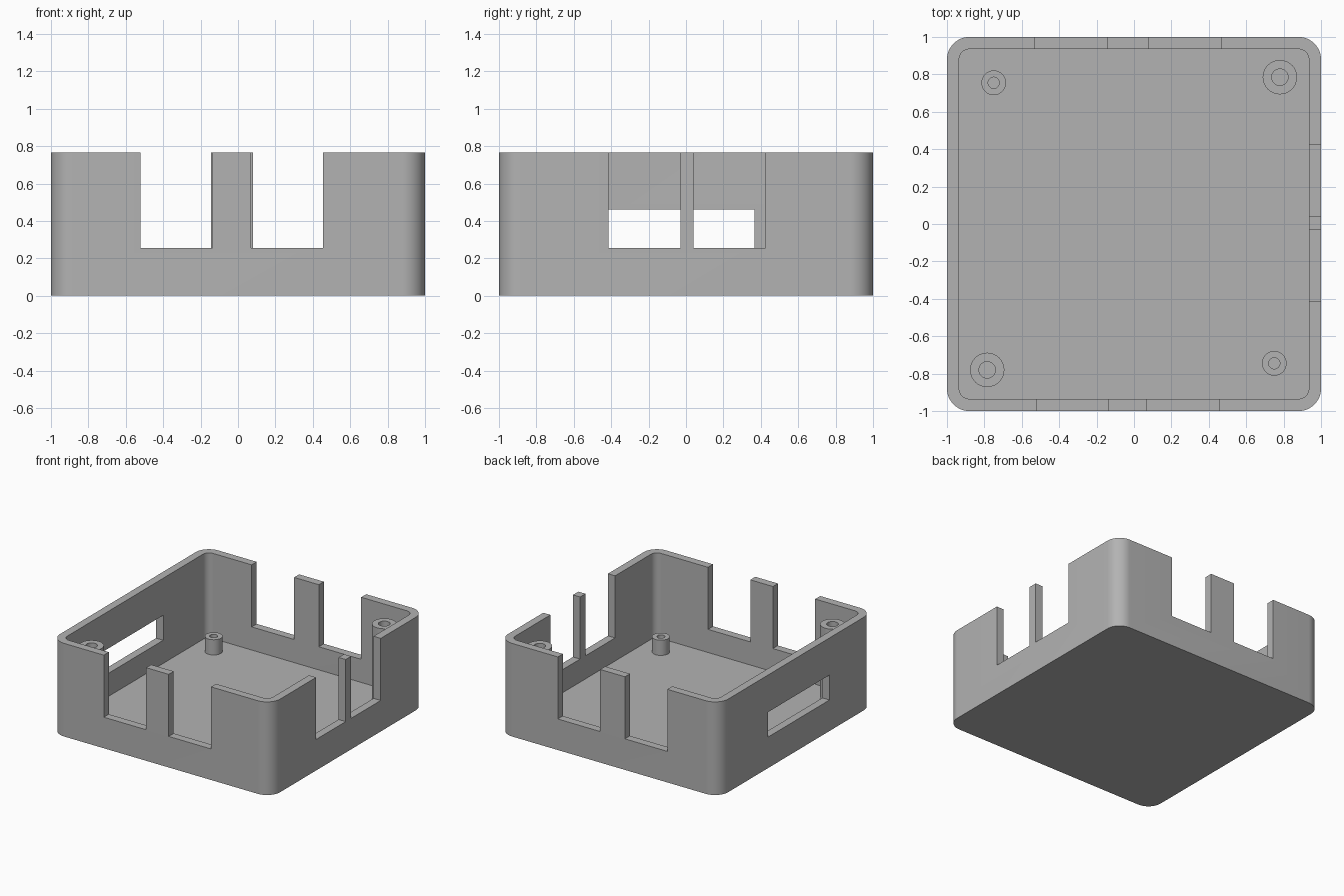
import bpy
import bmesh
from math import cos, sin, pi, radians

if "Cube" in bpy.data.objects:
    bpy.data.objects.remove(bpy.data.objects["Cube"], do_unlink=True)

HEIGHT, WALL, FLOOR = 0.765, 0.065, 0.065
SILL, CLEAR = 0.255, 0.9

grey = bpy.data.materials.new("plain grey")
grey.use_nodes = True
grey.diffuse_color = (0.45, 0.45, 0.45, 1)
grey.node_tree.nodes["Principled BSDF"].inputs["Base Color"].default_value = (0.45, 0.45, 0.45, 1)


def finish(name, bm):
    bmesh.ops.recalc_face_normals(bm, faces=bm.faces)
    mesh = bpy.data.meshes.new(name)
    bm.to_mesh(mesh)
    bm.free()
    mesh.materials.append(grey)
    obj = bpy.data.objects.new(name, mesh)
    bpy.context.collection.objects.link(obj)
    return obj


def smooth(obj):
    bpy.ops.object.select_all(action="DESELECT")
    obj.select_set(True)
    bpy.context.view_layer.objects.active = obj
    bpy.ops.object.shade_smooth_by_angle(angle=radians(30))


def rounded_block(name, half, radius, z0, z1, steps=12):
    """Square block with rounded vertical corners."""
    bm = bmesh.new()
    ring = []
    c = half - radius
    for q, (sx, sy) in enumerate([(1, 1), (-1, 1), (-1, -1), (1, -1)]):
        for i in range(steps + 1):
            a = (q + i / steps) * pi / 2
            ring.append(bm.verts.new((sx * c + radius * cos(a), sy * c + radius * sin(a), z0)))
    base = bm.faces.new(ring)
    top = bmesh.ops.extrude_face_region(bm, geom=[base])["geom"]
    bmesh.ops.translate(bm, vec=(0, 0, z1 - z0), verts=[v for v in top if isinstance(v, bmesh.types.BMVert)])
    return finish(name, bm)


def box(name, x, y, z):
    bm = bmesh.new()
    bmesh.ops.create_cube(bm, size=1)
    for v in bm.verts:
        v.co = [lo + (t + 0.5) * (hi - lo) for t, (lo, hi) in zip(v.co, (x, y, z))]
    return finish(name, bm)


def cut(obj, cutter):
    """Subtract the cutter from the object, then discard it."""
    mod = obj.modifiers.new("cut", "BOOLEAN")
    mod.operation, mod.solver, mod.object = "DIFFERENCE", "EXACT", cutter
    bpy.context.view_layer.objects.active = obj
    bpy.ops.object.modifier_apply(modifier=mod.name)
    bpy.data.objects.remove(cutter, do_unlink=True)


def post(name, x, y, radius, bore, top, sides=32):
    """Hollow screw post, built by spinning its section."""
    bm = bmesh.new()
    z0 = FLOOR - 0.01
    section = [(bore, z0), (radius, z0), (radius, top), (bore, top)]
    vs = [bm.verts.new((r, 0, z)) for r, z in section]
    edges = [bm.edges.new((vs[i], vs[(i + 1) % 4])) for i in range(4)]
    bmesh.ops.spin(bm, geom=vs + edges, cent=(0, 0, 0), axis=(0, 0, 1), angle=2 * pi, steps=sides)
    bmesh.ops.remove_doubles(bm, verts=bm.verts, dist=0.0001)
    bmesh.ops.translate(bm, vec=(x, y, 0), verts=bm.verts)
    smooth(finish(name, bm))


# Open tray
tray = rounded_block("tray", 1, 0.12, 0, HEIGHT)
cut(tray, rounded_block("cavity", 1 - WALL, 0.12 - WALL, FLOOR, CLEAR))

# Open notches in the front, back and left walls
across, notch = (0.85, 1.1), (SILL, CLEAR)
for span in [(-0.52, -0.135), (0.07, 0.455)]:
    cut(tray, box("front_notch", span, (-1.1, -0.85), notch))
for span in [(-0.53, -0.145), (0.08, 0.465)]:
    cut(tray, box("back_notch", span, across, notch))
for span in [(-0.415, -0.03), (0.04, 0.425)]:
    cut(tray, box("left_notch", across, span, notch))

# Closed slot in the right wall
cut(tray, box("right_slot", (-1.1, -0.85), (-0.435, 0.365), (SILL, 0.46)))
smooth(tray)

# Two tall lid posts and two short board posts
post("tall_post_back", 0.78, 0.785, 0.092, 0.044, 0.69)
post("tall_post_front", -0.785, -0.78, 0.092, 0.044, 0.69)
post("short_post_back", -0.75, 0.755, 0.066, 0.03, 0.19)
post("short_post_front", 0.75, -0.745, 0.066, 0.03, 0.19)
